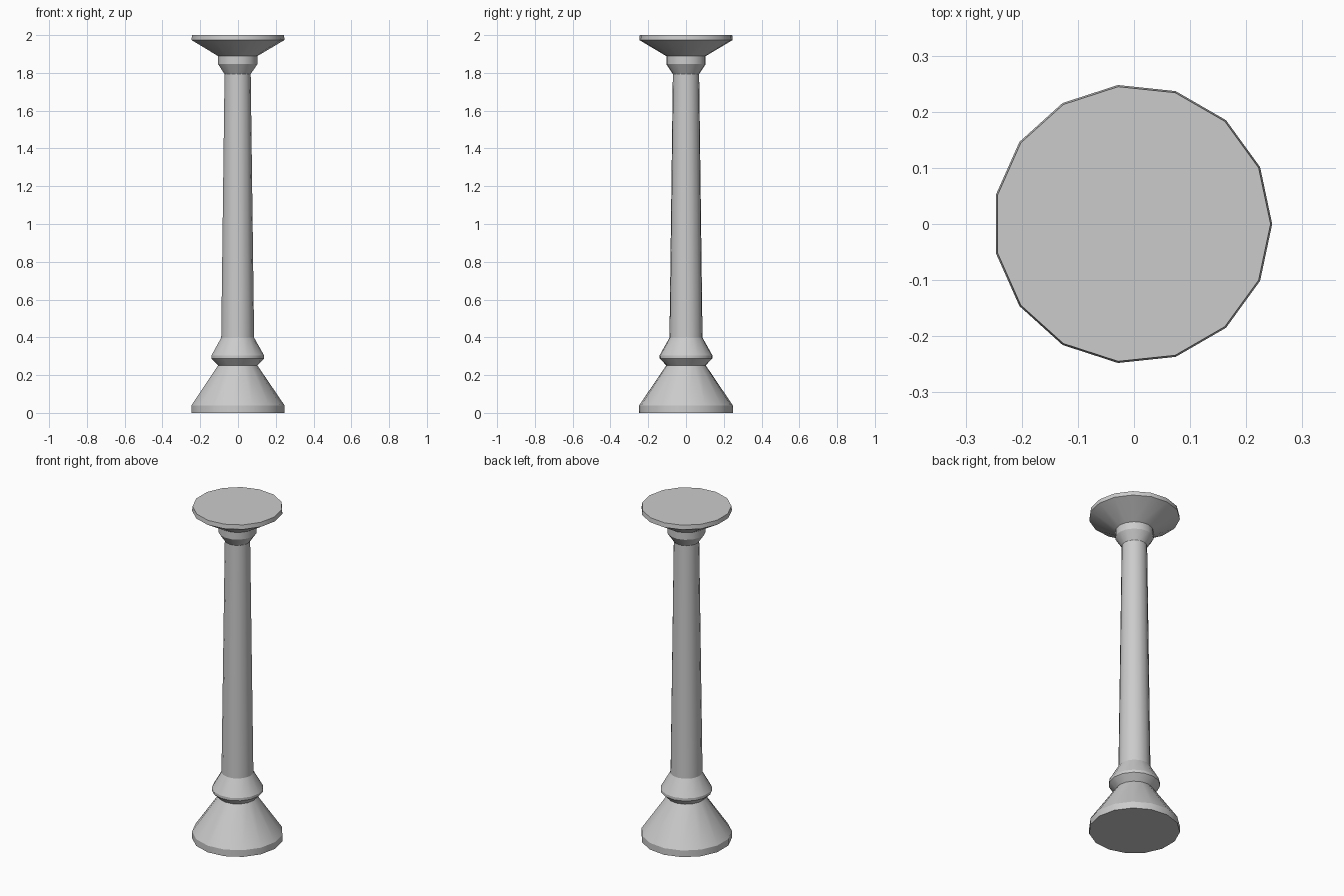
import bpy, bmesh
from math import sin, cos, tau, radians

if "Cube" in bpy.data.objects:
    bpy.data.objects.remove(bpy.data.objects["Cube"])

SIDES = 15
OFFSET_X = -0.0027  # keeps the odd-sided outline centred


def lathe(name, profile, cap_bottom=False, cap_top=False):
    """Revolve an (r, z) profile, listed bottom to top, around z."""
    bm = bmesh.new()
    rings = [[bm.verts.new((r * cos(tau * i / SIDES) + OFFSET_X,
                            r * sin(tau * i / SIDES), z))
              for i in range(SIDES)] for r, z in profile]
    for a, b in zip(rings, rings[1:]):
        for i in range(SIDES):
            j = (i + 1) % SIDES
            bm.faces.new((a[i], a[j], b[j], b[i]))
    if cap_bottom:
        bm.faces.new(rings[0][::-1])
    if cap_top:
        bm.faces.new(rings[-1])
    mesh = bpy.data.meshes.new(name)
    bm.to_mesh(mesh)
    bm.free()
    obj = bpy.data.objects.new(name, mesh)
    bpy.context.collection.objects.link(obj)
    bpy.ops.object.select_all(action='DESELECT')
    obj.select_set(True)
    bpy.context.view_layer.objects.active = obj
    bpy.ops.object.shade_smooth_by_angle(angle=radians(28))
    return obj


# Flared foot with a collar above it
lathe("base", [(0.249, 0), (0.249, 0.04), (0.105, 0.252), (0.141, 0.288),
               (0.141, 0.304), (0.088, 0.398)], cap_bottom=True)

# Tapered shaft
lathe("shaft", [(0.088, 0.398), (0.07, 1.794)])

# Neck band and flared top plate
lathe("capital", [(0.07, 1.794), (0.105, 1.846), (0.105, 1.889),
                  (0.249, 1.974), (0.246, 2.0)], cap_top=True)
